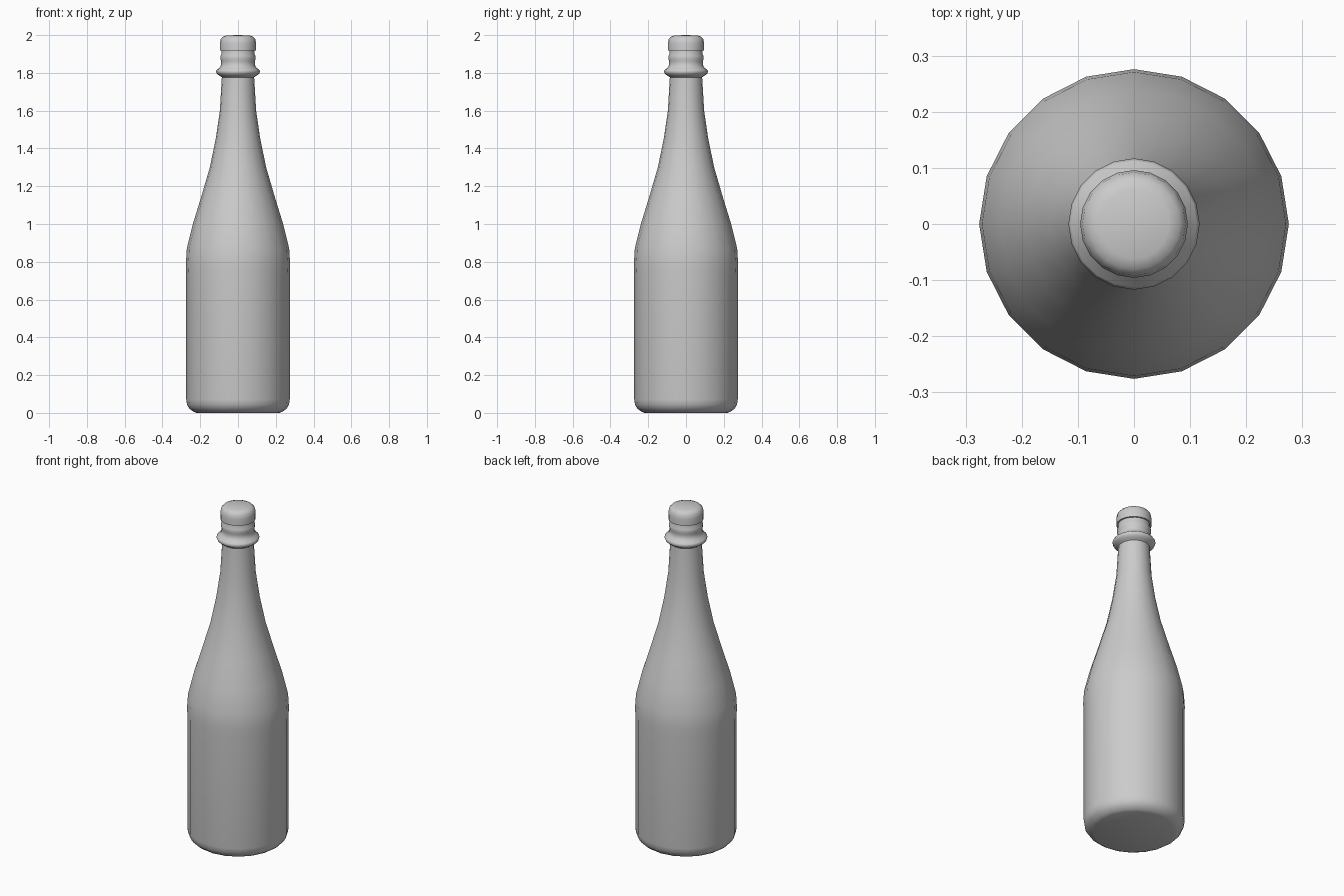
import bpy, bmesh, math

if "Cube" in bpy.data.objects:
    bpy.data.objects.remove(bpy.data.objects["Cube"])

SIDES = 20


def lathe(name, profile, angle=40):
    """Revolve (radius, z) points about z; a zero radius makes a pole."""
    bm = bmesh.new()
    rings = []
    for r, z in profile:
        if r == 0:
            rings.append([bm.verts.new((0, 0, z))] * SIDES)
        else:
            rings.append([bm.verts.new((r * math.cos(math.tau * i / SIDES),
                                        r * math.sin(math.tau * i / SIDES), z))
                          for i in range(SIDES)])
    for a, b in zip(rings, rings[1:]):
        for i in range(SIDES):
            j = (i + 1) % SIDES
            bm.faces.new(dict.fromkeys((a[i], a[j], b[j], b[i])))
    bmesh.ops.recalc_face_normals(bm, faces=bm.faces)
    mesh = bpy.data.meshes.new(name)
    bm.to_mesh(mesh)
    bm.free()
    ob = bpy.data.objects.new(name, mesh)
    bpy.context.collection.objects.link(ob)
    bpy.ops.object.select_all(action='DESELECT')
    ob.select_set(True)
    bpy.context.view_layer.objects.active = ob
    bpy.ops.object.shade_smooth_by_angle(angle=math.radians(angle))
    return ob


# Glass body: flat base, straight sides, sloping shoulder and neck
lathe("bottle_body", [
    (0, 0.005), (0.22, 0), (0.237, 0.007), (0.257, 0.022), (0.27, 0.043),
    (0.274, 0.07), (0.274, 0.74), (0.276, 0.79), (0.271, 0.87), (0.239, 1.0),
    (0.193, 1.15), (0.149, 1.3), (0.118, 1.45), (0.096, 1.6), (0.086, 1.77),
    (0.084, 1.80)])

# Flared collar and lip below the stopper
lathe("neck_collar", [
    (0.083, 1.775), (0.098, 1.785), (0.112, 1.795), (0.117, 1.808),
    (0.112, 1.817), (0.096, 1.828), (0.089, 1.845), (0.089, 1.86),
    (0.093, 1.875), (0.092, 1.89), (0.087, 1.90), (0.087, 1.925)], 60)

# Rounded stopper
lathe("stopper", [
    (0.08, 1.918), (0.096, 1.918), (0.096, 1.955), (0.092, 1.978),
    (0.081, 1.991), (0.062, 1.998), (0, 2.0)], 50)
